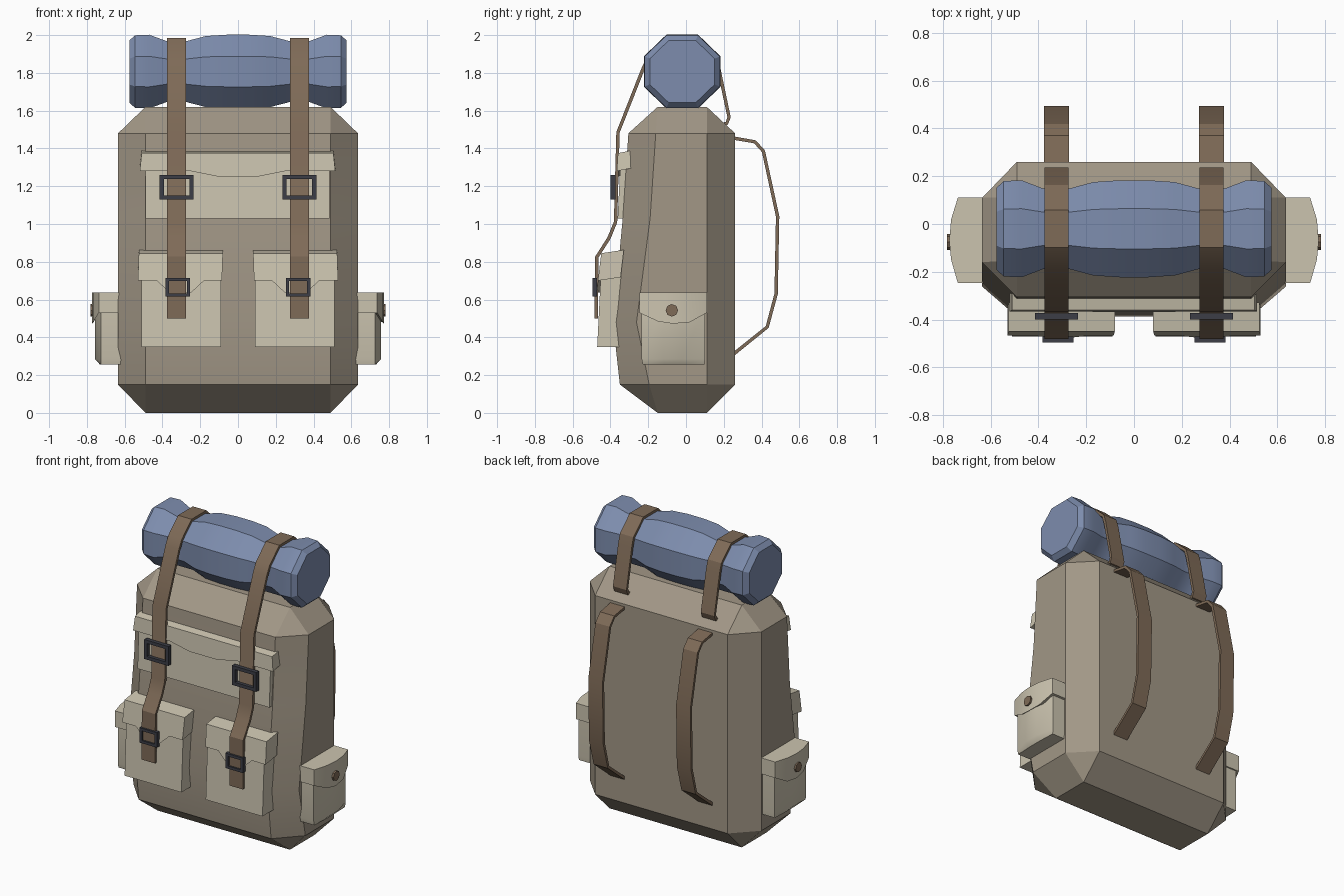
import bpy, bmesh, math
from mathutils import Vector

cube = bpy.data.objects.get("Cube")
if cube:
    bpy.data.objects.remove(cube)


def material(name, rgb):
    m = bpy.data.materials.new(name)
    m.use_nodes = True
    m.diffuse_color = (*rgb, 1)
    m.node_tree.nodes["Principled BSDF"].inputs["Base Color"].default_value = (*rgb, 1)
    return m


CANVAS = material("tan canvas", (0.36, 0.31, 0.24))
POCKET = material("pale canvas", (0.60, 0.55, 0.43))
LEATHER = material("brown leather", (0.21, 0.145, 0.095))
BLUE = material("blue fabric", (0.205, 0.265, 0.42))
METAL = material("dark metal", (0.045, 0.048, 0.062))


def loft(name, rings, mat, closed=False):
    """Skin a list of equal-length point rings; cap the ends unless closed."""
    bm = bmesh.new()
    rows = [[bm.verts.new(p) for p in ring] for ring in rings]
    n = len(rows[0])
    pairs = list(zip(rows, rows[1:]))
    if closed:
        pairs.append((rows[-1], rows[0]))
    else:
        bm.faces.new(rows[0])
        bm.faces.new(rows[-1])
    for a, b in pairs:
        for i in range(n):
            j = (i + 1) % n
            bm.faces.new((a[i], a[j], b[j], b[i]))
    bmesh.ops.remove_doubles(bm, verts=bm.verts, dist=0.0005)
    bmesh.ops.recalc_face_normals(bm, faces=bm.faces)
    mesh = bpy.data.meshes.new(name)
    bm.to_mesh(mesh)
    bm.free()
    mesh.materials.append(mat)
    ob = bpy.data.objects.new(name, mesh)
    bpy.context.collection.objects.link(ob)
    bpy.ops.object.select_all(action='DESELECT')
    ob.select_set(True)
    bpy.context.view_layer.objects.active = ob
    bpy.ops.object.shade_smooth_by_angle(angle=math.radians(28))
    return ob


def slab(name, outline, front, depth, mat, lean=0, rise=0):
    """Extrude an (x, z) outline in y; lean tips the top back, rise lifts the back."""
    z0 = min(z for x, z in outline)
    rings = [[(x, front + lean * (z - z0) + d, z + rise * d) for x, z in outline]
             for d in (0, depth)]
    return loft(name, rings, mat)


def ribbon(name, path, x, width, thick, mat):
    """Flat strap following a (y, z) path."""
    pts = [Vector(p) for p in path]
    rings = []
    for i, p in enumerate(pts):
        before = (p - pts[i - 1]).normalized() if i else None
        after = (pts[i + 1] - p).normalized() if i + 1 < len(pts) else None
        t = ((before or after) + (after or before)).normalized()
        o = Vector((-t.y, t.x)) * thick / 2
        a, b = p + o, p - o
        rings.append([(x - width / 2, *a), (x + width / 2, *a),
                      (x + width / 2, *b), (x - width / 2, *b)])
    return loft(name, rings, mat)


def buckle(name, x, y, z, w, h, bar, depth):
    """Rectangular frame facing front."""
    rings = []
    for sx, sz in ((-1, -1), (1, -1), (1, 1), (-1, 1)):
        ring = []
        for inset, d in ((0, 0), (bar, 0), (bar, depth), (0, depth)):
            ring.append((x + sx * (w / 2 - inset), y + d, z + sz * (h / 2 - inset)))
        rings.append(ring)
    return loft(name, rings, METAL, closed=True)


# Main bag: chamfered box whose front bulges low down
X_IN, X_OUT, Y_IN, Y_OUT = 0.49, 0.635, 0.11, 0.26


def bag_ring(z, front, shoulder, chamfer=True):
    xo, yo = (X_OUT, Y_OUT) if chamfer else (X_IN, Y_IN)
    half = [(X_IN, front), (xo, shoulder), (xo, Y_IN), (X_IN, yo)]
    return [(x, y, z) for x, y in half] + [(-x, y, z) for x, y in reversed(half)]


loft("main_bag", [
    bag_ring(0, -0.15, -0.15, False),
    bag_ring(0.15, -0.35, -0.195),
    bag_ring(0.48, -0.387, -0.262),
    bag_ring(1.03, -0.335, -0.19),
    bag_ring(1.48, -0.305, -0.16),
    bag_ring(1.62, -0.15, -0.15, False)], CANVAS)

# Bedroll: octagonal roll pinched under the straps
half = [(0.575, 0.165), (0.545, 0.192), (0.47, 0.195), (0.38, 0.162),
        (0.27, 0.162), (0.17, 0.188), (0.06, 0.195)]
profile = [(-x, r) for x, r in half] + half[::-1]
rings = []
for x, r in profile:
    c = r / math.cos(math.pi / 8)
    angles = [(k + 0.5) * math.pi / 4 for k in range(8)]
    rings.append([(x, -0.02 + 1.04 * c * math.cos(a), 1.807 + c * math.sin(a)) for a in angles])
loft("bedroll", rings, BLUE)

# Upper front panel and its lip
slab("front_panel", [(-0.49, 1.03), (0.485, 1.03), (0.485, 1.31), (-0.49, 1.31)],
     -0.362, 0.07, POCKET, lean=0.05)
slab("front_panel_lip", [(-0.52, 1.28), (-0.25, 1.28), (-0.1, 1.25), (0.1, 1.25),
                         (0.25, 1.28), (0.515, 1.28), (0.505, 1.375), (-0.51, 1.375)],
     -0.368, 0.075, POCKET, lean=0.06, rise=0.2)

FRONT_STRAP = [(0.19, 1.528), (0.216, 1.533), (0.228, 1.565), (0.172, 1.83), (0.155, 1.885),
               (0.055, 1.977), (-0.095, 1.977), (-0.195, 1.885), (-0.224, 1.83),
               (-0.36, 1.485), (-0.373, 1.01), (-0.408, 0.925), (-0.472, 0.825), (-0.476, 0.5)]
SHOULDER_STRAP = [(0.25, 1.455), (0.365, 1.435), (0.41, 1.385), (0.485, 1.04),
                  (0.477, 0.63), (0.43, 0.455), (0.25, 0.31)]

for side, s in (("left", 1), ("right", -1)):
    # Front pocket with a flap that dips under the buckle
    slab(f"front_pocket_{side}", [(s * x, z) for x, z in
         ((0.09, 0.35), (0.51, 0.35), (0.51, 0.76), (0.09, 0.76))],
         -0.47, 0.12, POCKET, lean=0.05)
    slab(f"front_pocket_flap_{side}", [(s * x, z) for x, z in
         ((0.085, 0.70), (0.18, 0.70), (0.25, 0.635), (0.36, 0.635), (0.43, 0.70),
          (0.53, 0.70), (0.525, 0.845), (0.08, 0.845))],
         -0.474, 0.12, POCKET, lean=0.12, rise=0.15)

    # Side pocket: bowed plan, bevelled bottom, flap with a curved hem
    plan = [(0.6, -0.235), (0.725, -0.235), (0.757, -0.12), (0.757, -0.02),
            (0.725, 0.1), (0.6, 0.1)]
    pocket = [[(s * x, y, z) for x, y in plan] for z in (0.285, 0.56)]
    bottom = [(s * min(x, 0.73), y * 0.97, 0.255) for x, y in plan]
    loft(f"side_pocket_{side}", [bottom] + pocket, POCKET)
    flap = [(0.6, -0.247, 0.53), (0.737, -0.247, 0.53), (0.765, -0.15, 0.485),
            (0.773, -0.07, 0.472), (0.765, 0.02, 0.48), (0.737, 0.11, 0.53), (0.6, 0.11, 0.53)]
    loft(f"side_pocket_flap_{side}", [[(s * x, y, z) for x, y, z in flap],
                                      [(s * x, y, 0.637) for x, y, z in flap]], POCKET)
    loft(f"side_pocket_button_{side}",
         [[(s * x, -0.075 + 0.033 * math.cos(k * math.pi / 4),
            0.543 + 0.033 * math.sin(k * math.pi / 4)) for k in range(8)]
          for x in (0.755, 0.782)], LEATHER)

    # Straps and buckles
    ribbon(f"front_strap_{side}", FRONT_STRAP, s * 0.325, 0.1, 0.018, LEATHER)
    ribbon(f"shoulder_strap_{side}", SHOULDER_STRAP, s * 0.325, 0.105, 0.018, LEATHER)
    buckle(f"upper_buckle_{side}", s * 0.325, -0.4, 1.195, 0.18, 0.13, 0.022, 0.028)
    buckle(f"lower_buckle_{side}", s * 0.318, -0.495, 0.665, 0.13, 0.1, 0.018, 0.025)
